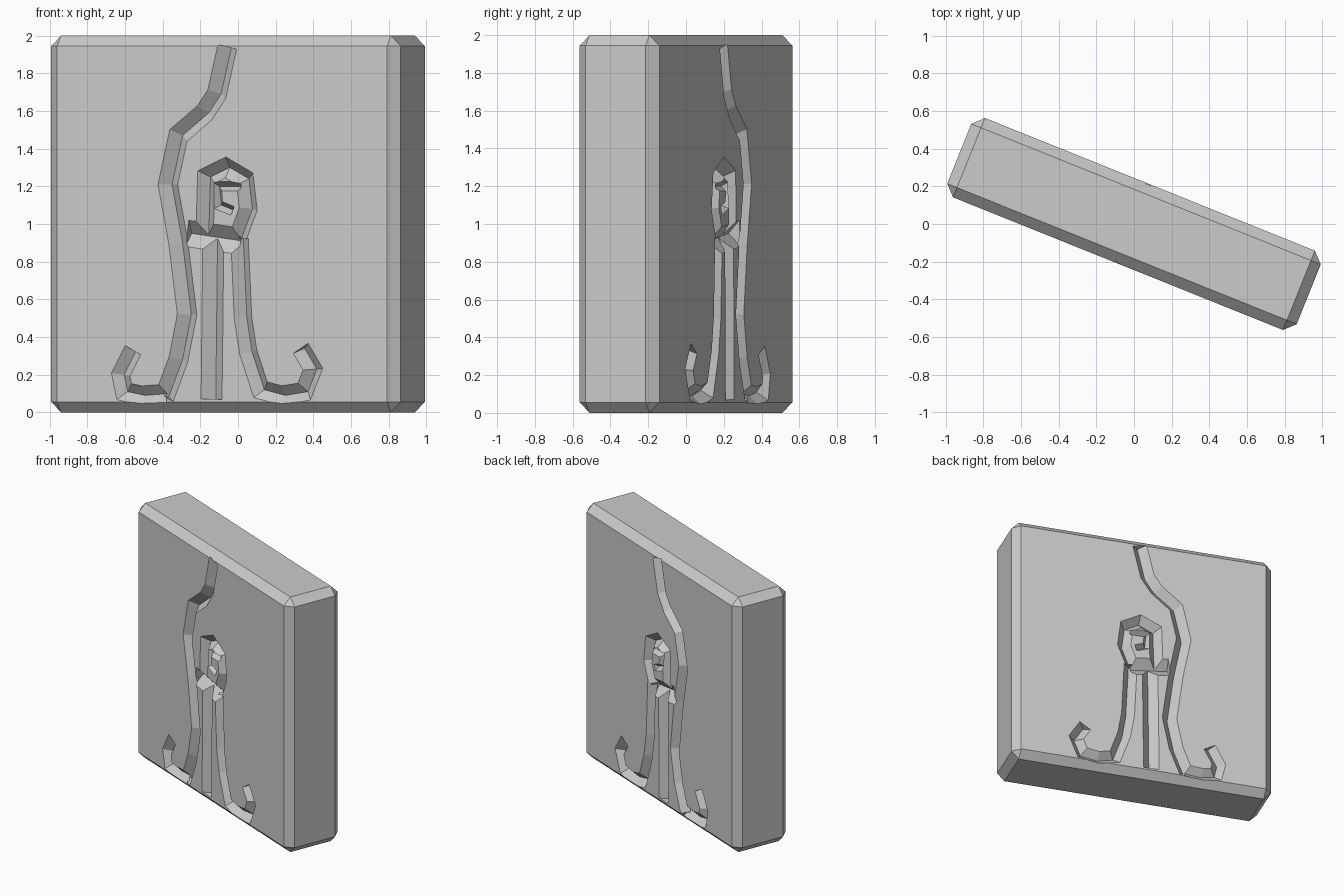
import bpy, bmesh, math
from mathutils import Vector, Matrix

cube = bpy.data.objects.get("Cube")
if cube:
    bpy.data.objects.remove(cube, do_unlink=True)

TURN = math.radians(-21.9)
HALF = 0.227        # half thickness of the slab
BEVEL = 0.056

stone = bpy.data.materials.new("grey stone")
stone.use_nodes = True
stone.diffuse_color = (0.6, 0.6, 0.6, 1)
stone.node_tree.nodes["Principled BSDF"].inputs["Base Color"].default_value = (0.6, 0.6, 0.6, 1)


def make_object(name, bm):
    bmesh.ops.recalc_face_normals(bm, faces=bm.faces)
    mesh = bpy.data.meshes.new(name)
    bm.to_mesh(mesh)
    bm.free()
    mesh.materials.append(stone)
    obj = bpy.data.objects.new(name, mesh)
    bpy.context.collection.objects.link(obj)
    return obj


def groove(name, path, width, depth, side):
    """V-shaped cutter swept along a path of (across, height) points."""
    pts = [Vector(p) for p in path]
    lift = 0.02
    half = width / 2 * (depth + lift) / depth
    bm = bmesh.new()
    rings = []
    for i, p in enumerate(pts):
        a = (p - pts[max(i - 1, 0)]).normalized()
        b = (pts[min(i + 1, len(pts) - 1)] - p).normalized()
        t = (a + b).normalized()
        mitre = 1 / max(t.dot(b if b.length else a), 0.6)
        n = Vector((-t.y, t.x)) * half * mitre
        ring = [(p + n, HALF + lift), (p - n, HALF + lift), (p, HALF - depth)]
        rings.append([bm.verts.new((q.x, side * v, q.y)) for q, v in ring])
    for r, s in zip(rings, rings[1:]):
        for k in range(3):
            j = (k + 1) % 3
            bm.faces.new((r[k], r[j], s[j], s[k]))
    bm.faces.new(rings[0])
    bm.faces.new(rings[-1])
    return make_object(name, bm)


# Slab with chamfered edges
bm = bmesh.new()
bmesh.ops.create_cube(bm, size=2, matrix=Matrix.Translation((0, 0, 1)) @ Matrix.Diagonal((1, HALF, 1, 1)))
bmesh.ops.bevel(bm, geom=bm.edges[:], offset=BEVEL, segments=1, affect='EDGES')
slab = make_object("stone_slab", bm)

# Carved lines: path, width, depth
CARVINGS = {
    "long_line": ([(0.03, 1.94), (-0.03, 1.69), (-0.1, 1.59), (-0.25, 1.47), (-0.31, 1.21),
                   (-0.25, 0.9), (-0.2, 0.52), (-0.25, 0.28), (-0.33, 0.08)], 0.11, 0.06),
    "left_hook": ([(-0.32, 0.1), (-0.46, 0.09), (-0.56, 0.11), (-0.58, 0.2), (-0.51, 0.33)], 0.1, 0.05),
    "right_hook": ([(0.1, 0.92), (0.12, 0.5), (0.15, 0.32), (0.22, 0.12), (0.34, 0.09),
                    (0.47, 0.11), (0.52, 0.23), (0.45, 0.34)], 0.1, 0.055),
    "middle_line": ([(-0.05, 0.92), (-0.06, 0.07)], 0.12, 0.06),
    "cross_bar": ([(-0.2, 0.95), (0.09, 0.91)], 0.14, 0.065),
    "arch": ([(-0.1, 0.95), (-0.09, 1.25), (0.02, 1.3), (0.13, 1.24), (0.15, 1.08), (0.09, 0.93)], 0.1, 0.06),
    "inner_square": ([(0.1, 1.2), (-0.03, 1.2), (-0.02, 1.1), (0.06, 1.07)], 0.05, 0.04),
}

for name, (path, width, depth) in CARVINGS.items():
    for side in (-1, 1):
        cutter = groove(name + "_cutter", path, width, depth, side)
        cutter.hide_render = True
        mod = slab.modifiers.new(name, 'BOOLEAN')
        mod.operation = 'DIFFERENCE'
        mod.solver = 'EXACT'
        mod.use_self = True
        mod.object = cutter
        bpy.context.view_layer.objects.active = slab
        bpy.ops.object.modifier_apply(modifier=mod.name)
        bpy.data.objects.remove(cutter, do_unlink=True)

slab.rotation_euler.z = TURN
